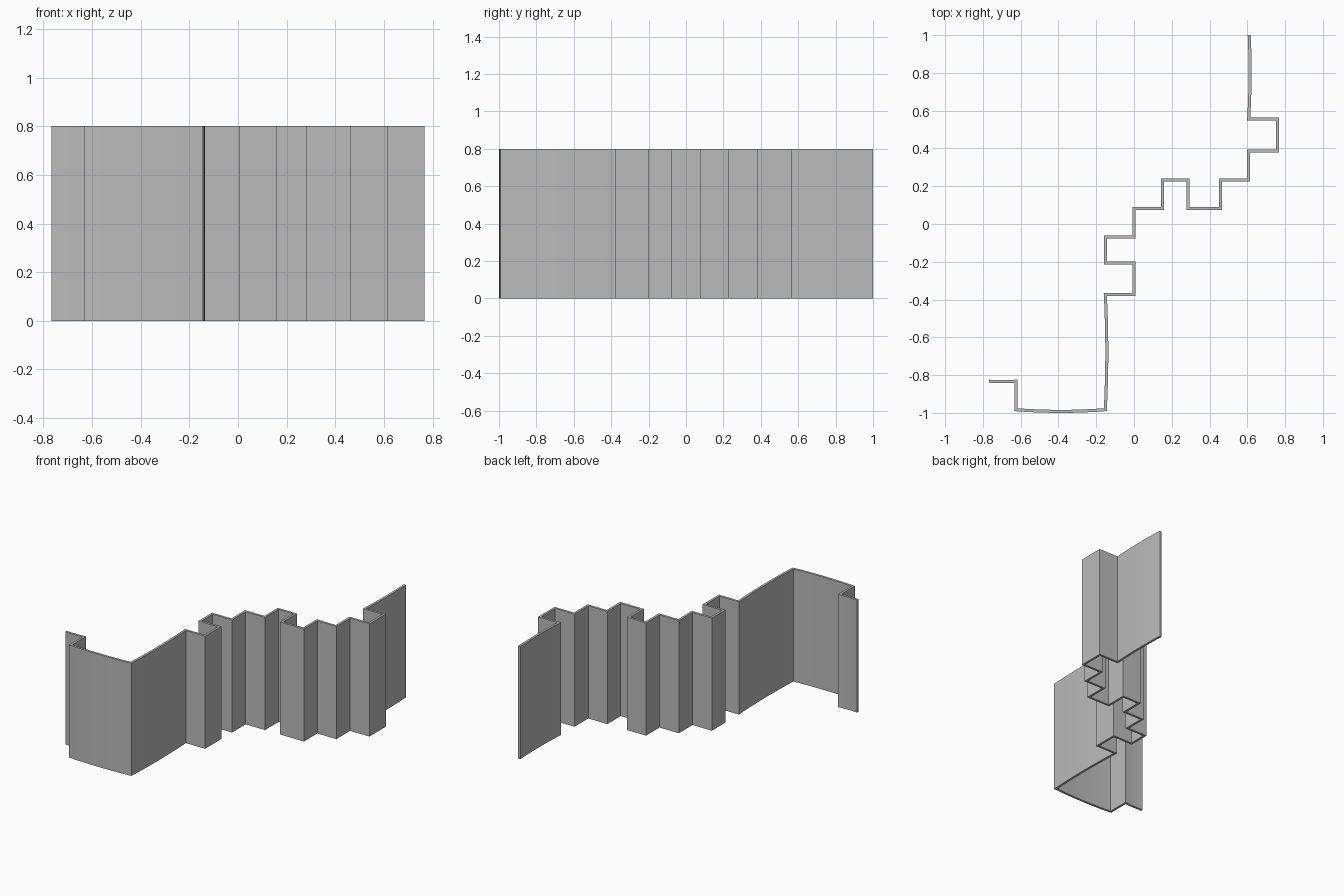
import bpy
import bmesh
from math import radians
from mathutils import Vector

if "Cube" in bpy.data.objects:
    bpy.data.objects.remove(bpy.data.objects["Cube"], do_unlink=True)

HEIGHT = 0.8
THICKNESS = 0.016
BOW_STEPS = 12

grey = bpy.data.materials.new("plain grey")
grey.use_nodes = True
colour = (0.5, 0.5, 0.5, 1)
grey.diffuse_color = colour
grey.node_tree.nodes["Principled BSDF"].inputs["Base Color"].default_value = colour

# Centreline corners in plan, each with the sideways bow of the run that follows
corners = [
    (-0.767, -0.832, 0.003), (-0.625, -0.832, 0), (-0.625, -0.983, 0.009),
    (-0.152, -0.983, 0.008), (-0.152, -0.372, 0), (0, -0.372, 0),
    (0, -0.207, 0), (-0.152, -0.207, 0), (-0.152, -0.07, 0),
    (0, -0.07, 0), (0, 0.083, 0), (0.152, 0.083, 0),
    (0.152, 0.233, 0), (0.287, 0.233, 0), (0.287, 0.083, 0),
    (0.457, 0.083, 0), (0.457, 0.233, 0), (0.607, 0.233, 0),
    (0.607, 0.387, 0), (0.759, 0.387, 0), (0.759, 0.555, 0),
    (0.607, 0.555, 0.006), (0.61, 1, 0),
]


def plan_path():
    """Corner points with the gently bowed runs subdivided."""
    path = []
    for (x, y, bow), (nx, ny, _) in zip(corners, corners[1:]):
        start, end = Vector((x, y, 0)), Vector((nx, ny, 0))
        along = (end - start).normalized()
        side = Vector((along.y, -along.x, 0))
        steps = BOW_STEPS if bow else 1
        for i in range(steps):
            t = i / steps
            path.append(start.lerp(end, t) + side * bow * 4 * t * (1 - t))
    path.append(Vector((*corners[-1][:2], 0)))
    return path


# Folded wall: one sheet raised from the plan path, then thickened
bm = bmesh.new()
verts = [bm.verts.new(p) for p in plan_path()]
edges = [bm.edges.new(pair) for pair in zip(verts, verts[1:])]
raised = bmesh.ops.extrude_edge_only(bm, edges=edges)["geom"]
bmesh.ops.translate(bm, vec=(0, 0, HEIGHT),
                    verts=[g for g in raised if isinstance(g, bmesh.types.BMVert)])
bmesh.ops.recalc_face_normals(bm, faces=bm.faces)
mesh = bpy.data.meshes.new("folded_wall")
bm.to_mesh(mesh)
bm.free()
mesh.materials.append(grey)

wall = bpy.data.objects.new("folded_wall", mesh)
bpy.context.collection.objects.link(wall)
solid = wall.modifiers.new("thickness", "SOLIDIFY")
solid.thickness = THICKNESS
solid.offset = 0
solid.use_even_offset = True

bpy.context.view_layer.objects.active = wall
wall.select_set(True)
bpy.ops.object.modifier_apply(modifier=solid.name)
bpy.ops.object.shade_smooth_by_angle(angle=radians(30))
